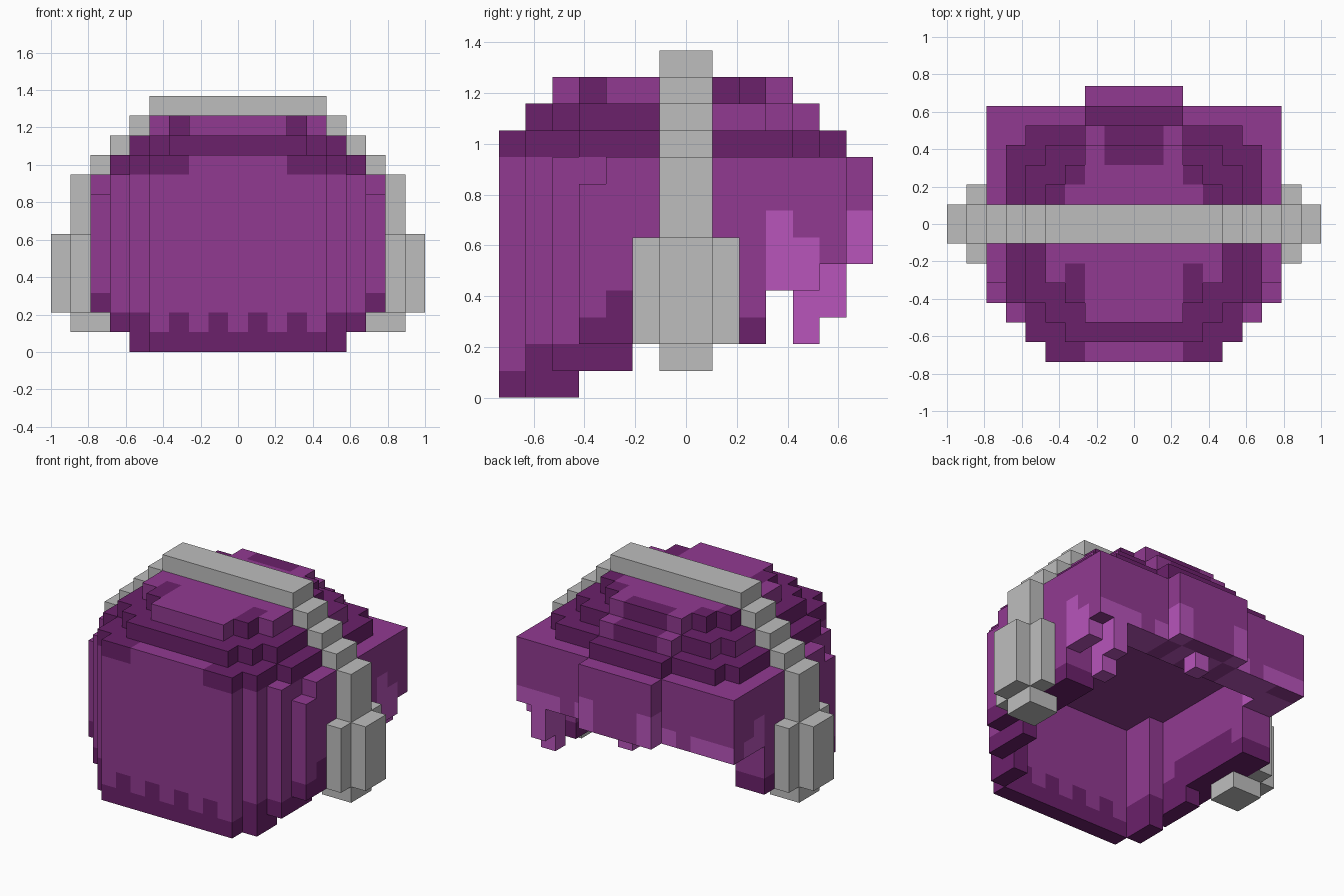
import bpy, bmesh
from mathutils import Vector

if "Cube" in bpy.data.objects:
    bpy.data.objects.remove(bpy.data.objects["Cube"])

U = 2 / 19  # one block


def material(name, rgb):
    m = bpy.data.materials.new(name)
    m.diffuse_color = (*rgb, 1)
    m.use_nodes = True
    m.node_tree.nodes["Principled BSDF"].inputs["Base Color"].default_value = m.diffuse_color
    return m


MATS = [material("mid purple", (0.283, 0.042, 0.283)),
        material("dark purple", (0.147, 0.015, 0.147)),
        material("pink", (0.479, 0.089, 0.497)),
        material("grey", (0.515, 0.515, 0.515))]
MID, DARK, PINK, GREY = range(4)
DIRS = [Vector(d) for d in ((1, 0, 0), (-1, 0, 0), (0, 1, 0), (0, -1, 0), (0, 0, 1), (0, 0, -1))]


def box(x0, x1, y0, y1, z0, z1):
    """Block cells; x counts whole block centres, y and z count lower edges (all inclusive)."""
    return {(x, y, z) for x in range(x0, x1 + 1)
            for y in range(y0, y1 + 1) for z in range(z0, z1 + 1)}


def both(*args):
    cells = box(*args)
    return cells | {(-x, y, z) for x, y, z in cells}


def build(name, cells, solid, rule):
    """Outer skin of a set of blocks, coloured by a rule."""
    bm = bmesh.new()
    for c in sorted(cells):
        mid = Vector((c[0], c[1] + 0.5, c[2] + 0.5))
        for d in DIRS:
            n = (c[0] + int(d.x), c[1] + int(d.y), c[2] + int(d.z))
            if n in solid:
                continue
            a = Vector((d.y, d.z, d.x))
            b = d.cross(a)
            pts = [mid + d / 2 + (a * s + b * t) / 2
                   for s, t in ((-1, -1), (1, -1), (1, 1), (-1, 1))]
            f = bm.faces.new([bm.verts.new(p * U) for p in pts])
            f.material_index = rule(*c, d)
    bmesh.ops.remove_doubles(bm, verts=bm.verts, dist=1e-4)
    me = bpy.data.meshes.new(name)
    bm.to_mesh(me)
    bm.free()
    for m in MATS:
        me.materials.append(m)
    bpy.context.collection.objects.link(bpy.data.objects.new(name, me))


# Colour rules
def panel_colour(x, y, z, d):
    x = abs(x)
    if z == 9:
        return DARK if x > 2 else MID
    if x == 5:
        return DARK if z < 2 else MID
    return DARK if z == 0 or (z == 1 and x % 2 == 1) else MID


def side_colour(x, y, z, d):
    top = 2 if y < -4 else 3 if y in (-4, 2) else 4
    return DARK if z < top else MID


def crown_colour(x, y, z, d):
    x = abs(x)
    if z < 9:
        return MID
    if z == 9:
        return MID if y == -7 and x < 3 else DARK
    if z == 10:
        if (abs(d.x) > 0 and y > 0) or (x == 2 and y > 2):
            return MID
        return DARK
    if (x == 3 and (y < -2 or y > 1)) or (x < 2 and y == 3) or (x == 4 and y == 1):
        return DARK
    return MID


def fringe_colour(x, y, z, d):
    x = abs(x)
    if x > 5:
        limit = {3: 7, 4: 6}.get(y, 5)
        if d.y > 0:
            limit = 6
    elif y == 6:
        limit = 7 if x == 2 else 5
    else:
        limit = 7 if x in (4, 5) and d.y <= 0 else 6 if x % 2 else 5
    return PINK if z < limit else MID


# Long hair panel hanging down the front
panel = box(-4, 4, -7, -7, 0, 9) | both(5, 5, -6, -5, 0, 8)

# Side locks behind the ear cups
sides = (both(6, 6, -5, -3, 1, 8) | both(6, 6, -2, 2, 2, 8)
         | both(7, 7, -4, -4, 2, 7) | both(7, 7, -3, 2, 2, 8))

# Stepped crown over the hollow
crown = box(-5, 5, -6, 3, 7, 8)
STEPS = [  # half width, first y, last y, height
    (6, -4, 3, 9), (5, -6, 4, 9), (2, -6, 5, 9), (4, -6, 4, 9),
    (5, -4, 2, 10), (4, -5, 3, 10), (3, -6, 3, 10), (2, -6, 4, 10),
    (4, -3, 1, 11), (3, -4, 2, 11), (2, -5, 3, 11)]
for w, y0, y1, z in STEPS:
    crown |= box(-w, w, y0, y1, z, z)
crown -= panel

# Fringe across the open side, with hanging strands
fringe = (box(-7, 7, 4, 5, 5, 8) | box(-2, 2, 6, 6, 5, 8) | both(6, 7, 3, 3, 5, 8)
          | box(7, 7, 3, 4, 4, 4) | box(6, 6, 5, 5, 3, 4) | box(6, 6, 4, 4, 2, 4)
          | box(0, 0, 5, 5, 4, 4))

hair = panel | sides | crown | fringe
build("hair_panel", panel, hair, panel_colour)
build("side_locks", sides, hair, side_colour)
build("hair_crown", crown, hair, crown_colour)
build("fringe", fringe, hair, fringe_colour)

# Headphones: stepped band and ear cups
band = box(-4, 4, -1, 0, 12, 12) | both(8, 8, -1, 0, 6, 8)
for x, z in ((7, 9), (6, 10), (5, 11)):
    band |= both(x, x, -1, 0, z, z)
cups = both(8, 8, -2, 1, 2, 5) | both(9, 9, -1, 0, 2, 5) | both(7, 8, -1, 0, 1, 1)
phones = band | cups
build("headphone_band", band, phones, lambda *a: GREY)
build("ear_cups", cups, phones, lambda *a: GREY)
